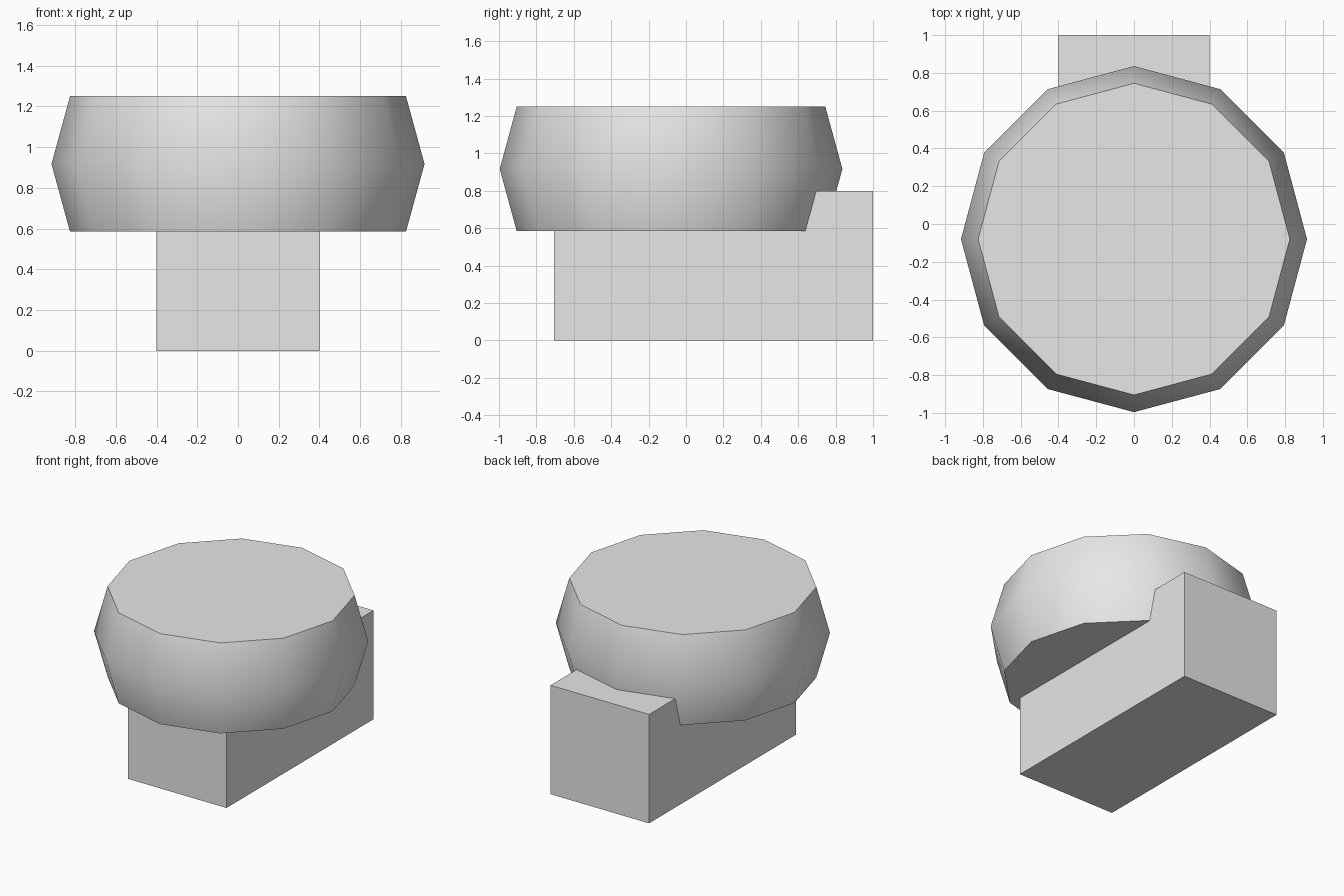
import bpy
import math

cube = bpy.data.objects.get("Cube")
if cube:
    bpy.data.objects.remove(cube, do_unlink=True)

# Single plain grey for both parts
grey = bpy.data.materials.new("plain_grey")
grey.use_nodes = True
colour = (0.8, 0.8, 0.8, 1.0)
grey.diffuse_color = colour
grey.node_tree.nodes["Principled BSDF"].inputs["Base Color"].default_value = colour


def make_part(name, verts, faces):
    mesh = bpy.data.meshes.new(name)
    mesh.from_pydata(verts, [], faces)
    mesh.materials.append(grey)
    part = bpy.data.objects.new(name, mesh)
    bpy.context.scene.collection.objects.link(part)
    return part


# Base block, reaching out behind the drum
bpy.ops.mesh.primitive_cube_add(size=1, location=(0, 0.1475, 0.4))
base = bpy.context.object
base.name = "base_block"
base.dimensions = (0.8, 1.705, 0.8)
base.data.materials.append(grey)
bpy.ops.object.transform_apply(location=False, rotation=False, scale=True)

# Twelve-sided drum, widest at the middle, with flat caps
SIDES = 12
CENTRE_Y = -0.08
profile = [(0.825, 0.585), (0.916, 0.917), (0.825, 1.25)]
verts = [(r * math.cos(math.tau * i / SIDES),
          CENTRE_Y + r * math.sin(math.tau * i / SIDES), z)
         for r, z in profile for i in range(SIDES)]
faces = [list(reversed(range(SIDES))),
         list(range(2 * SIDES, 3 * SIDES))]
for ring in range(len(profile) - 1):
    low = ring * SIDES
    for i in range(SIDES):
        j = (i + 1) % SIDES
        faces.append((low + i, low + j, low + SIDES + j, low + SIDES + i))
drum = make_part("drum", verts, faces)

# Smooth the sides but keep the cap rims sharp
bpy.ops.object.select_all(action="DESELECT")
drum.select_set(True)
bpy.context.view_layer.objects.active = drum
bpy.ops.object.shade_smooth_by_angle(angle=math.radians(45))
